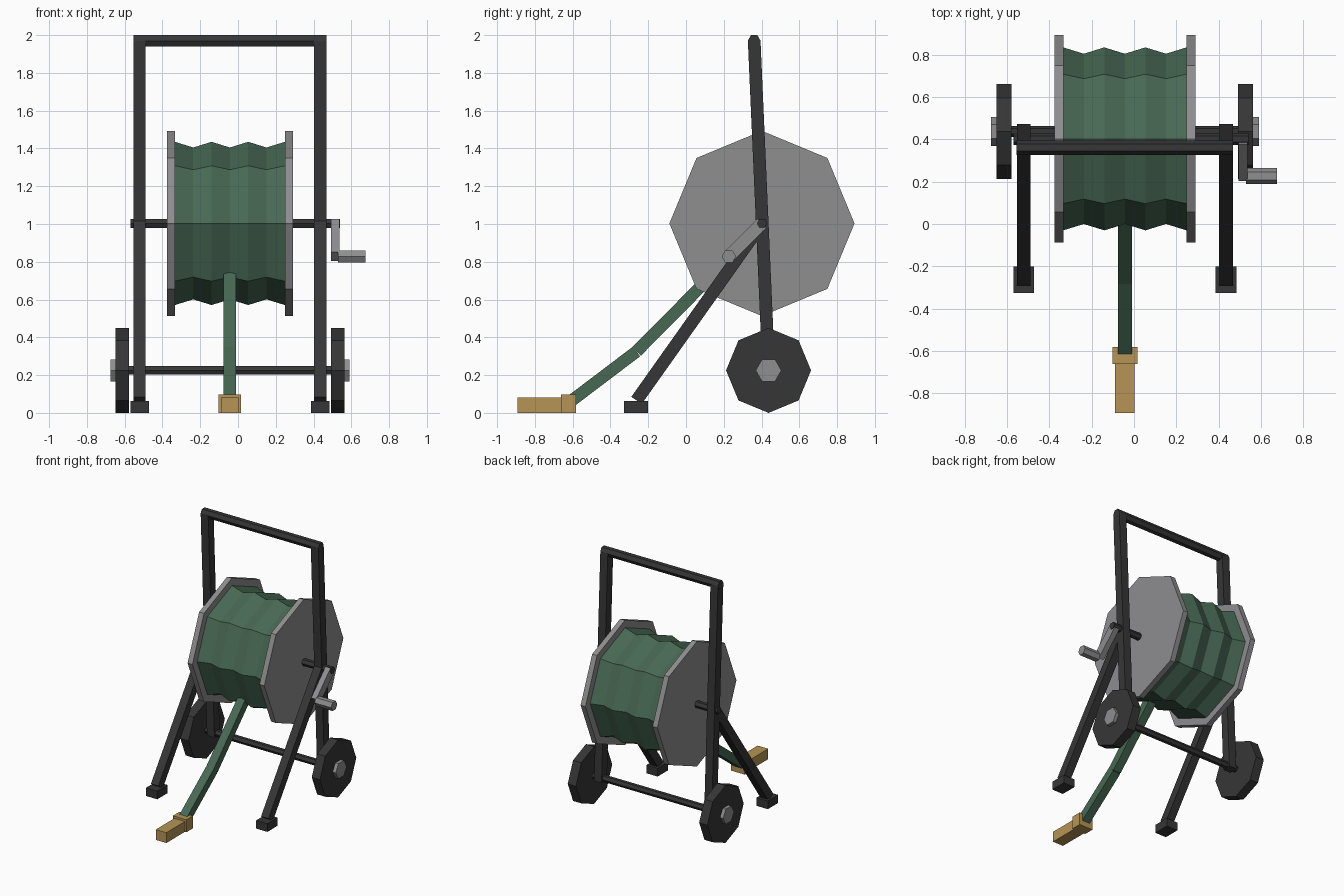
import bpy, bmesh, math
from mathutils import Vector

if "Cube" in bpy.data.objects:
    bpy.data.objects.remove(bpy.data.objects["Cube"])


def material(name, rgb):
    m = bpy.data.materials.new(name)
    lin = [((c / 255 + 0.055) / 1.055) ** 2.4 for c in rgb]
    m.diffuse_color = (*lin, 1)
    m.use_nodes = True
    m.node_tree.nodes["Principled BSDF"].inputs["Base Color"].default_value = m.diffuse_color
    return m


DARK = material("dark_metal", (54, 54, 54))
GREY = material("grey_metal", (142, 142, 144))
GREEN = material("green_hose", (72, 104, 84))
BRASS = material("brass", (182, 148, 86))
CX = -0.043  # centre plane of the reel


def finish(name, bm, mat):
    bmesh.ops.recalc_face_normals(bm, faces=bm.faces)
    me = bpy.data.meshes.new(name)
    bm.to_mesh(me)
    bm.free()
    me.materials.append(mat)
    ob = bpy.data.objects.new(name, me)
    bpy.context.collection.objects.link(ob)
    return ob


def lathe_x(name, profile, sides, y, z, mat):
    """Faceted solid of revolution about x; profile holds (x, radius)."""
    bm = bmesh.new()
    rings = []
    for x, r in profile:
        rings.append([bm.verts.new((x, y + r * math.cos(a), z + r * math.sin(a)))
                      for a in (2 * math.pi * k / sides for k in range(sides))])
    for a, b in zip(rings, rings[1:]):
        for k in range(sides):
            j = (k + 1) % sides
            bm.faces.new((a[k], a[j], b[j], b[k]))
    bm.faces.new(rings[0])
    bm.faces.new(rings[-1])
    return finish(name, bm, mat)


def rod(name, x0, x1, r, sides, y, z, mat):
    return lathe_x(name, [(x0, r), (x1, r)], sides, y, z, mat)


def bar(name, x, p, q, width, depth, mat):
    """Rectangular bar between two (y, z) points, width along x."""
    p, q = Vector((x, *p)), Vector((x, *q))
    d = (q - p).normalized()
    side = Vector((width / 2, 0, 0))
    up = d.cross(Vector((1, 0, 0))) * depth / 2
    bm = bmesh.new()
    ends = [[bm.verts.new(c + side * s + up * u)
             for s, u in ((-1, -1), (1, -1), (1, 1), (-1, 1))] for c in (p, q)]
    a, b = ends
    for k in range(4):
        j = (k + 1) % 4
        bm.faces.new((a[k], a[j], b[j], b[k]))
    bm.faces.new(a)
    bm.faces.new(b)
    return finish(name, bm, mat)


def box(name, x, half, y0, y1, z1, mat):
    """Box standing on the ground."""
    return bar(name, x, (y0, z1 / 2), (y1, z1 / 2), 2 * half, z1, mat)


REEL = (0.402, 1.003)
WHEEL = (0.437, 0.225)

# Wound hose: ridged octagonal drum
drum = [(CX + 0.291 * (i / 3 - 1), 0.432 if i % 2 == 0 else 0.402) for i in range(7)]
lathe_x("wound_hose", drum, 8, *REEL, GREEN)
rod("reel_axle", -0.568, 0.541, 0.028, 6, *REEL, DARK)

# Paired parts
for s, tag in ((-1, "left"), (1, "right")):
    rod(tag + "_flange", CX + s * 0.291, CX + s * 0.333, 0.49, 8, *REEL, GREY)
    rod(tag + "_wheel", CX + s * 0.535, CX + s * 0.606, 0.225, 8, *WHEEL, DARK)
    rod(tag + "_hub", CX + s * 0.590, CX + s * 0.633, 0.068, 6, *WHEEL, GREY)
    x = CX + s * 0.478
    bar(tag + "_upright", x, (0.439, 0.2), (0.361, 1.97), 0.065, 0.067, DARK)
    bar(tag + "_front_leg", x, REEL, (-0.262, 0.066), 0.065, 0.067, DARK)
    box(tag + "_foot", x, 0.049, -0.327, -0.2, 0.064, DARK)

# Handle and wheel axle
rod("handle_bar", CX - 0.511, CX + 0.511, 0.034, 6, 0.361, 1.97, DARK)
rod("wheel_axle", CX - 0.56, CX + 0.56, 0.026, 6, *WHEEL, DARK)

# Crank
bar("crank_arm", 0.515, REEL, (0.227, 0.828), 0.044, 0.068, GREY)
rod("crank_grip", 0.53, 0.676, 0.038, 6, 0.227, 0.828, GREY)

# Loose hose end and nozzle
bar("hose_upper", CX, (0.13, 0.721), (-0.262, 0.325), 0.067, 0.064, GREEN)
bar("hose_lower", CX, (-0.262, 0.325), (-0.612, 0.06), 0.067, 0.064, GREEN)
box("nozzle_collar", CX, 0.059, -0.662, -0.582, 0.098, BRASS)
box("nozzle_tip", CX, 0.046, -0.892, -0.65, 0.081, BRASS)
